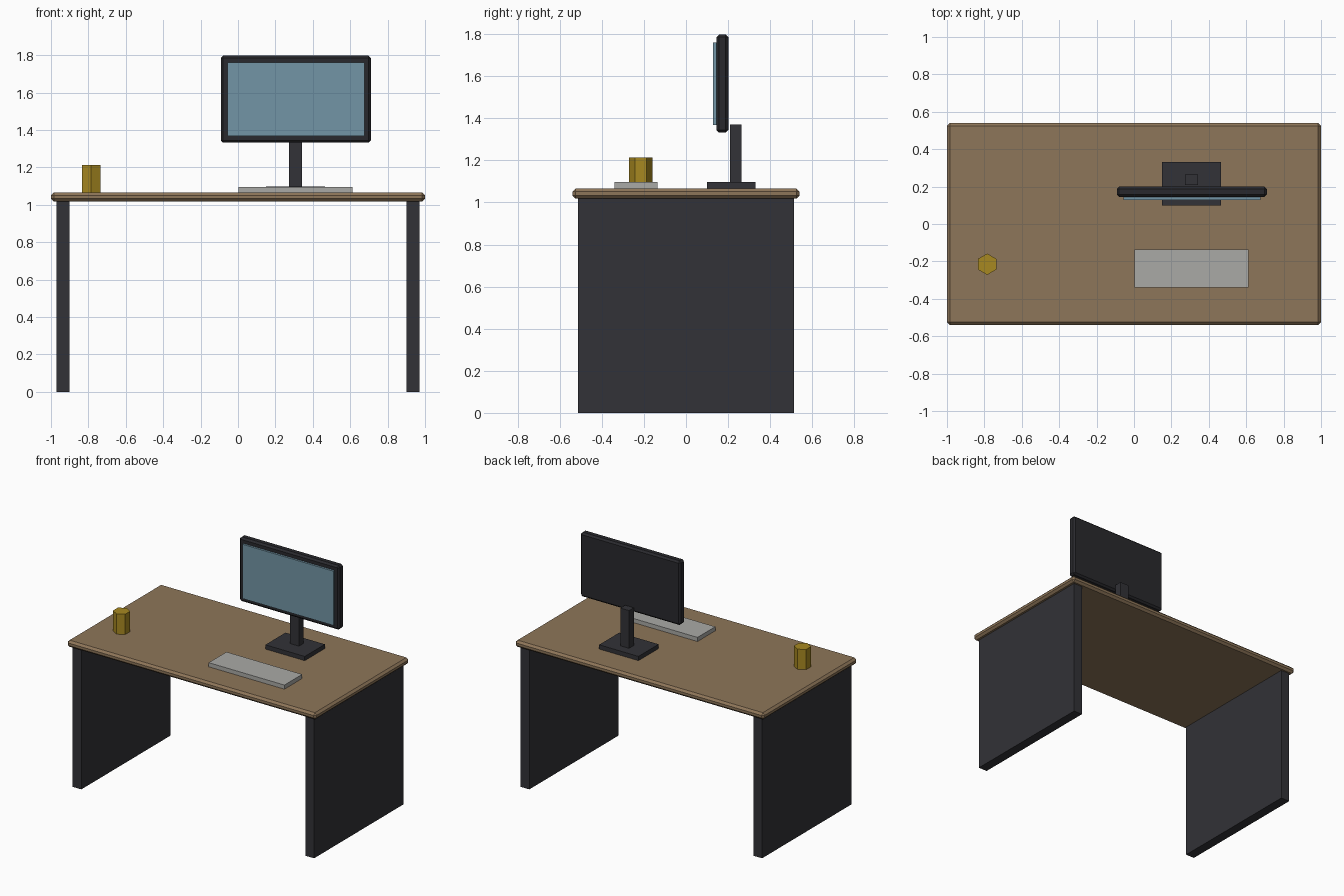
import bpy
from math import pi

if "Cube" in bpy.data.objects:
    bpy.data.objects.remove(bpy.data.objects["Cube"])


def mat(name, rgb):
    m = bpy.data.materials.new(name)
    m.diffuse_color = (*rgb, 1)
    m.use_nodes = True
    m.node_tree.nodes["Principled BSDF"].inputs["Base Color"].default_value = m.diffuse_color
    return m


WOOD = mat("wood", (0.27, 0.18, 0.10))
DARK = mat("dark_metal", (0.032, 0.032, 0.038))
FRAME = mat("dark_plastic", (0.022, 0.022, 0.026))
GLASS = mat("screen_blue", (0.17, 0.30, 0.38))
PALE = mat("pale_grey", (0.40, 0.40, 0.38))
MUSTARD = mat("mustard", (0.39, 0.25, 0.015))


def box(name, x, y, z, material, bevel=0.0):
    """Box from (min, max) ranges, optionally chamfered."""
    lo, hi = zip(x, y, z)
    bpy.ops.mesh.primitive_cube_add(size=1, location=[(a + b) / 2 for a, b in zip(lo, hi)])
    ob = bpy.context.object
    ob.name = name
    ob.scale = [b - a for a, b in zip(lo, hi)]
    bpy.ops.object.transform_apply(location=False, rotation=False, scale=True)
    ob.data.materials.append(material)
    if bevel:
        m = ob.modifiers.new("bevel", 'BEVEL')
        m.width = bevel
        m.segments = 1
    return ob


TOP = 1.066

# Desk: chamfered top on two slab legs
box("desk_top", (-1, 1), (-0.54, 0.54), (1.018, TOP), WOOD, 0.015)
for side, x in (("left", (-0.97, -0.90)), ("right", (0.90, 0.97))):
    box(side + "_leg", x, (-0.512, 0.512), (0, 1.019), DARK)

# Monitor: foot, stem, housing and screen
box("monitor_base", (0.15, 0.466), (0.10, 0.331), (TOP, 1.097), DARK)
box("monitor_stem", (0.273, 0.343), (0.209, 0.264), (1.09, 1.371), DARK)
box("monitor_housing", (-0.092, 0.71), (0.144, 0.201), (1.332, 1.798), FRAME, 0.013)
box("monitor_screen", (-0.055, 0.675), (0.129, 0.15), (1.367, 1.761), GLASS)

# Keyboard
box("keyboard", (0.003, 0.611), (-0.34, -0.136), (TOP, 1.096), PALE)

# Six-sided cup
bpy.ops.mesh.primitive_cylinder_add(vertices=6, radius=0.057, depth=0.147,
                                    location=(-0.785, -0.215, TOP + 0.0735))
cup = bpy.context.object
cup.name = "pen_cup"
cup.data.materials.append(MUSTARD)
